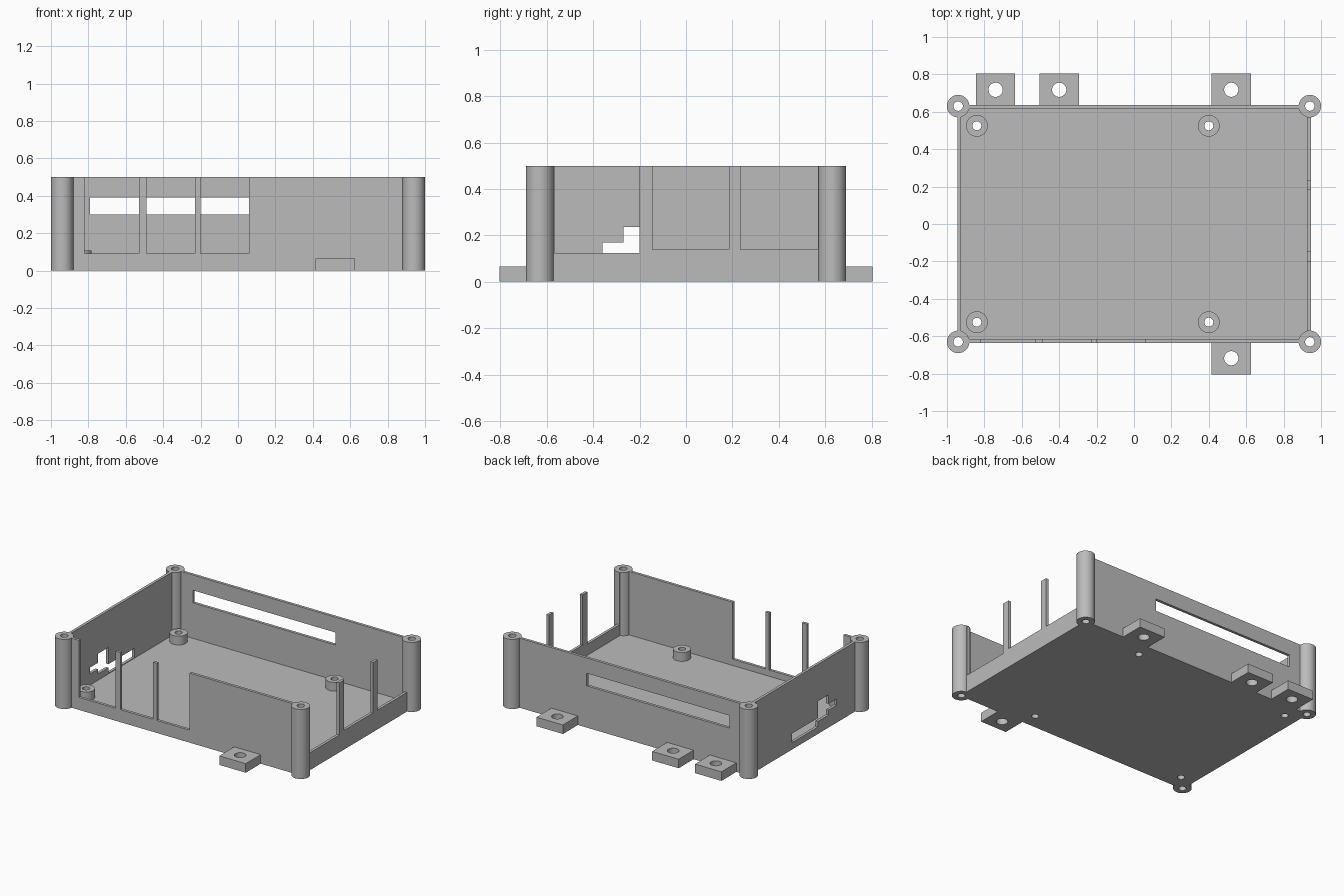
import bpy, bmesh, math
from mathutils import Matrix, Vector

cube = bpy.data.objects.get("Cube")
if cube:
    bpy.data.objects.remove(cube, do_unlink=True)

grey = bpy.data.materials.new("light grey plastic")
grey.use_nodes = True
colour = (0.5, 0.5, 0.5, 1)
grey.diffuse_color = colour
grey.node_tree.nodes["Principled BSDF"].inputs["Base Color"].default_value = colour

HEIGHT = 0.5
WALL = 0.02
FLOOR = 0.045
POST_X, POST_Y = 0.94, 0.63

# Axis swaps that stand a flat outline up as a wall
FLAT = Matrix.Identity(4)
XZ = Matrix(((1, 0, 0, 0), (0, 0, -1, 0), (0, 1, 0, 0), (0, 0, 0, 1)))
YZ = Matrix(((0, 0, 1, 0), (1, 0, 0, 0), (0, 1, 0, 0), (0, 0, 0, 1)))


def circle(r, x=0, y=0, n=48):
    return [(x + r * math.cos(i * math.tau / n), y + r * math.sin(i * math.tau / n))
            for i in range(n)]


def rect(x0, y0, x1, y1):
    return [(x0, y0), (x1, y0), (x1, y1), (x0, y1)]


def comb(half, gaps):
    """Wall outline with slots (start, end, sill height) open at the top."""
    pts = [(-half, 0), (half, 0), (half, HEIGHT)]
    for a, b, z in reversed(gaps):
        pts += [(b, HEIGHT), (b, z), (a, z), (a, HEIGHT)]
    return pts + [(-half, HEIGHT)]


def extrude(name, loops, thickness, centre, frame=FLAT):
    """Solid plate from an outline followed by its holes."""
    curve = bpy.data.curves.new(name, "CURVE")
    curve.dimensions = "2D"
    curve.fill_mode = "BOTH"
    curve.extrude = thickness / 2
    for loop in loops:
        spline = curve.splines.new("POLY")
        spline.points.add(len(loop) - 1)
        for p, (x, y) in zip(spline.points, loop):
            p.co = (x, y, 0, 1)
        spline.use_cyclic_u = True
        spline.use_smooth = False
    temp = bpy.data.objects.new(name + " outline", curve)
    bpy.context.collection.objects.link(temp)
    depsgraph = bpy.context.evaluated_depsgraph_get()
    mesh = bpy.data.meshes.new_from_object(temp.evaluated_get(depsgraph))
    bpy.data.objects.remove(temp, do_unlink=True)

    bm = bmesh.new()
    bm.from_mesh(mesh)
    bmesh.ops.remove_doubles(bm, verts=bm.verts, dist=0.0001)
    bm.transform(frame)
    bmesh.ops.recalc_face_normals(bm, faces=bm.faces)
    bm.to_mesh(mesh)
    bm.free()
    mesh.name = name
    mesh.materials.clear()
    mesh.materials.append(grey)
    obj = bpy.data.objects.new(name, mesh)
    obj.location = Vector(centre)
    bpy.context.collection.objects.link(obj)
    return obj


round_parts = []
boss_spots = [(x, y) for x in (-0.84, 0.4) for y in (-0.525, 0.525)]

# Floor with chamfered corners hidden in the posts, and screw holes
fx, fy, cut = 0.935, 0.625, 0.04
outline = [(-fx + cut, -fy), (fx - cut, -fy), (fx, -fy + cut), (fx, fy - cut),
           (fx - cut, fy), (-fx + cut, fy), (-fx, fy - cut), (-fx, -fy + cut)]
round_parts.append(extrude("floor", [outline] + [circle(0.024, x, y) for x, y in boss_spots],
                           FLOOR, (0, 0, FLOOR / 2)))

# Front wall with three open bays, back wall with a long slot
wx, wy = POST_X - 0.05, POST_Y - 0.045
extrude("front_wall", [comb(wx, [(-0.82, -0.53, 0.09), (-0.49, -0.23, 0.09), (-0.2, 0.06, 0.09)])],
        WALL, (0, -0.625, 0), XZ)
extrude("back_wall", [rect(-wx, 0, wx, HEIGHT), rect(-0.79, 0.3, 0.345, 0.39)],
        WALL, (0, 0.625, 0), XZ)

# Side walls: open bays on the left, a stepped port on the right
extrude("left_wall", [comb(wy, [(-0.568, -0.2, 0.125), (-0.145, 0.185, 0.138), (0.235, 0.57, 0.138)])],
        WALL, (0.935, 0, 0), YZ)
port = [(0.146, 0.05), (0.146, 0.115), (-0.15, 0.115), (-0.15, 0.235), (-0.27, 0.235),
        (-0.27, 0.17), (-0.36, 0.17), (-0.36, 0.125), (-0.27, 0.125), (-0.27, 0.09),
        (-0.15, 0.09), (-0.15, 0.05)]
extrude("right_wall", [rect(-wy, 0, wy, HEIGHT), port], WALL, (-0.935, 0, 0), YZ)

# Hollow corner posts
for sx, side in ((-1, "right"), (1, "left")):
    for sy, end in ((-1, "front"), (1, "back")):
        round_parts.append(extrude(f"{end}_{side}_post", [circle(0.06), circle(0.025)],
                                   HEIGHT, (sx * POST_X, sy * POST_Y, HEIGHT / 2)))

# Screw bosses on the floor
boss_top = 0.108
for i, (x, y) in enumerate(boss_spots):
    round_parts.append(extrude(f"boss_{i + 1}", [circle(0.058), circle(0.024)],
                               boss_top - FLOOR, (x, y, (boss_top + FLOOR) / 2)))

# Mounting tabs outside the walls
for name, x, s in (("front_tab", 0.52, -1), ("back_left_tab", 0.52, 1),
                   ("back_middle_tab", -0.4, 1), ("back_right_tab", -0.74, 1)):
    round_parts.append(extrude(name, [rect(-0.105, -0.0875, 0.105, 0.0875), circle(0.038)],
                               0.065, (x, s * 0.7175, 0.0325)))

# Smooth the round faces, keep the edges sharp
bpy.ops.object.select_all(action="DESELECT")
for obj in round_parts:
    obj.select_set(True)
bpy.context.view_layer.objects.active = round_parts[0]
bpy.ops.object.shade_smooth_by_angle(angle=math.radians(30))
